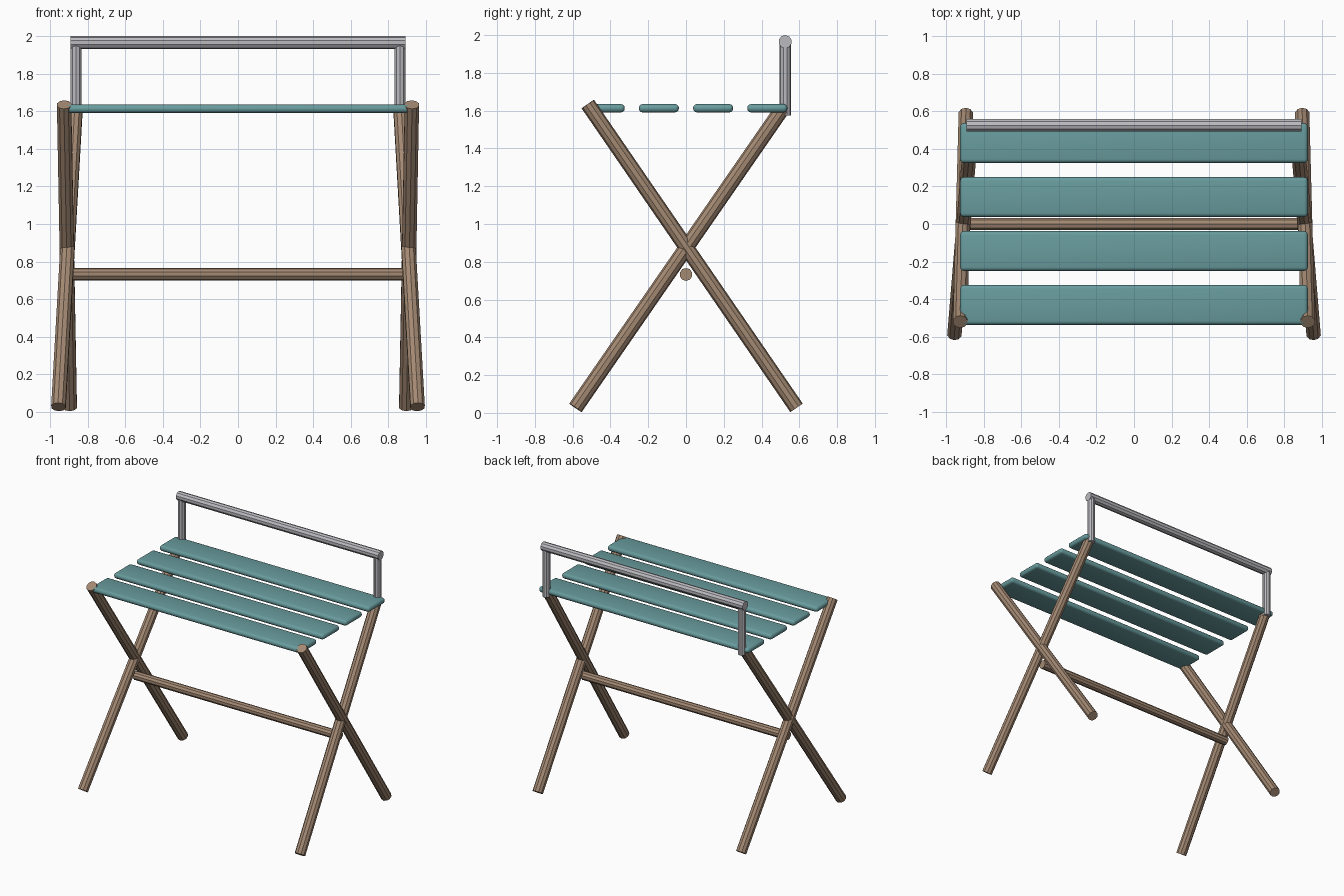
import bpy
import math
from mathutils import Vector

default = bpy.data.objects.get("Cube")
if default:
    bpy.data.objects.remove(default, do_unlink=True)


def material(name, rgb, metallic=0.0):
    mat = bpy.data.materials.new(name)
    mat.use_nodes = True
    mat.diffuse_color = (*rgb, 1)
    mat.node_tree.nodes["Principled BSDF"].inputs["Base Color"].default_value = (*rgb, 1)
    return mat


WOOD = material("tan wood", (0.37, 0.25, 0.17))
TEAL = material("teal slat", (0.14, 0.33, 0.34))
METAL = material("grey metal", (0.50, 0.50, 0.53))


def rod(name, start, end, radius, mat, sides=10):
    """Faceted rod running between two points."""
    a, b = Vector(start), Vector(end)
    axis = b - a
    bpy.ops.mesh.primitive_cylinder_add(vertices=sides, radius=radius,
                                        depth=axis.length, location=(a + b) / 2)
    obj = bpy.context.object
    obj.rotation_euler = axis.to_track_quat("Z", "Y").to_euler()
    obj.name = name
    obj.data.materials.append(mat)
    return obj


def slat(name, y):
    """Rounded plank across the seat."""
    bpy.ops.mesh.primitive_cube_add(size=1, location=(0, y, 1.613))
    obj = bpy.context.object
    obj.name = name
    obj.scale = (1.85, 0.212, 0.044)
    bpy.ops.object.transform_apply(location=False, rotation=False, scale=True)
    bevel = obj.modifiers.new("rounded_edges", "BEVEL")
    bevel.width = 0.02
    bevel.segments = 3
    obj.data.materials.append(TEAL)
    bpy.ops.object.modifier_apply(modifier=bevel.name)
    bpy.ops.object.shade_smooth_by_angle(angle=math.radians(35))


# Crossed legs and handle posts on both sides
for side, s in (("left", 1), ("right", -1)):
    rod(f"{side}_rear_top_leg", (s * 0.955, -0.585, 0.027), (s * 0.865, 0.51, 1.61), 0.04, WOOD)
    rod(f"{side}_front_top_leg", (s * 0.895, 0.585, 0.027), (s * 0.925, -0.52, 1.635), 0.04, WOOD)
    rod(f"{side}_handle_post", (s * 0.862, 0.525, 1.575), (s * 0.862, 0.525, 1.965), 0.03, METAL)

# Stretcher and handle rail
rod("stretcher", (-0.9, 0, 0.733), (0.9, 0, 0.733), 0.034, WOOD)
rod("handle_rail", (-0.89, 0.525, 1.965), (0.89, 0.525, 1.965), 0.035, METAL)

# Seat slats, front to back
for i in range(4):
    slat(f"seat_slat_{i + 1}", (i - 1.5) * 0.287)
